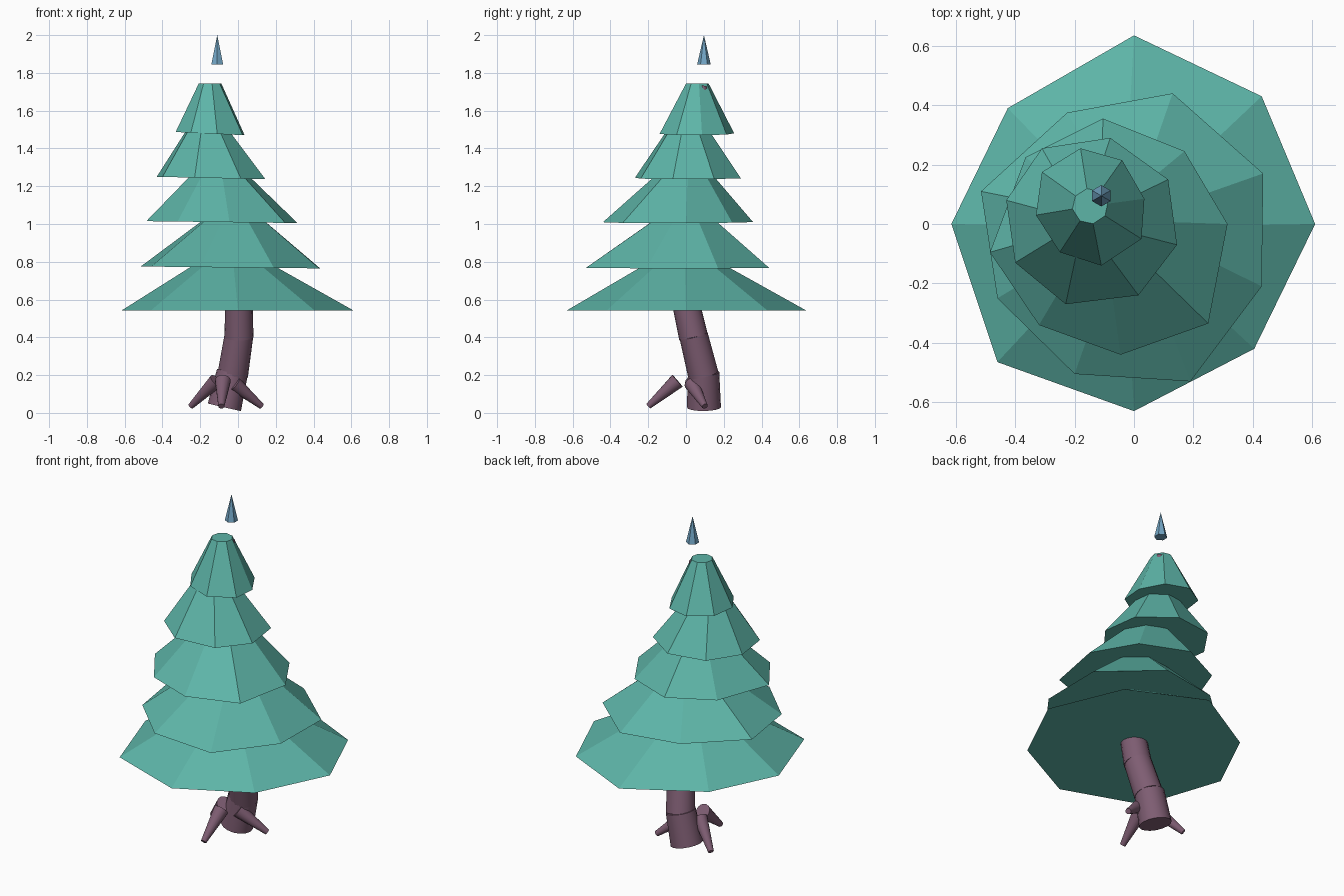
import bpy, bmesh, math
from mathutils import Vector

if "Cube" in bpy.data.objects:
    bpy.data.objects.remove(bpy.data.objects["Cube"])


def material(name, rgb):
    m = bpy.data.materials.new(name)
    m.diffuse_color = (*rgb, 1)
    m.use_nodes = True
    m.node_tree.nodes["Principled BSDF"].inputs["Base Color"].default_value = m.diffuse_color
    return m


needle_green = material("needle_green", (0.11, 0.46, 0.39))
bark = material("bark_mauve", (0.21, 0.11, 0.17))
ice_blue = material("ice_blue", (0.17, 0.38, 0.56))


def finish(bm, name, mat, smooth=False):
    bmesh.ops.recalc_face_normals(bm, faces=bm.faces)
    me = bpy.data.meshes.new(name)
    bm.to_mesh(me)
    bm.free()
    me.materials.append(mat)
    ob = bpy.data.objects.new(name, me)
    bpy.context.collection.objects.link(ob)
    if smooth:
        bpy.ops.object.select_all(action='DESELECT')
        ob.select_set(True)
        bpy.context.view_layer.objects.active = ob
        bpy.ops.object.shade_smooth_by_angle(angle=math.radians(40))
    return ob


def limb(name, start, end, r1, r2, mat, sides=16, smooth=True):
    """Tapered cylinder running from start to end."""
    a, b = Vector(start), Vector(end)
    bm = bmesh.new()
    bmesh.ops.create_cone(bm, cap_ends=True, segments=sides,
                          radius1=r1, radius2=r2, depth=(b - a).length)
    rot = Vector((0, 0, 1)).rotation_difference(b - a).to_matrix()
    for v in bm.verts:
        v.co = rot @ v.co + (a + b) / 2
    return finish(bm, name, mat, smooth)


def tier(name, rim, z_left, z_right, top, top_radius):
    """Hand-cut eight-sided skirt narrowing to a small closed top."""
    bm = bmesh.new()
    centre = sum((Vector(p) for p in rim), Vector((0, 0))) / len(rim)
    x0, x1 = min(p[0] for p in rim), max(p[0] for p in rim)
    low, high = [], []
    for p in rim:
        z = z_left + (z_right - z_left) * (p[0] - x0) / (x1 - x0)
        d = (Vector(p) - centre).normalized() * top_radius
        low.append(bm.verts.new((*p, z)))
        high.append(bm.verts.new((top[0] + d.x, top[1] + d.y, top[2])))
    n = len(rim)
    for i in range(n):
        j = (i + 1) % n
        bm.faces.new((low[i], low[j], high[j], high[i]))
    bm.faces.new(low)
    bm.faces.new(high)
    return finish(bm, name, mat=needle_green)


# Foliage tiers, bottom to top
tier("foliage_tier_1",
     [(0, .635), (.43, .43), (.61, 0), (.405, -.42),
      (0, -.63), (-.46, -.465), (-.615, 0), (-.425, .39)],
     .543, .543, (-.03, -.01, .83), .13)
tier("foliage_tier_2",
     [(.13, .44), (.435, .17), (.43, -.21), (.19, -.53),
      (-.2, -.505), (-.46, -.25), (-.515, .11), (-.225, .375)],
     .775, .765, (-.02, 0, 1.08), .09)
tier("foliage_tier_3",
     [(-.105, .355), (.17, .245), (.315, 0), (.25, -.335),
      (-.045, -.44), (-.32, -.34), (-.485, -.095), (-.365, .225)],
     1.015, 1.005, (-.1, 0, 1.32), .09)
tier("foliage_tier_4",
     [(-.08, .29), (.115, .15), (.145, -.07), (.015, -.24),
      (-.23, -.27), (-.4, -.13), (-.43, .08), (-.31, .255)],
     1.25, 1.237, (-.165, .01, 1.56), .07)
tier("foliage_tier_5",
     [(-.18, .255), (-.04, .215), (.035, .085), (.025, -.05),
      (-.11, -.14), (-.25, -.095), (-.33, .03), (-.31, .175)],
     1.487, 1.47, (-.148, .06, 1.745), .06)

# Trunk: stacked leaning segments, thinning towards the top
trunk = [
    ((-.072, .095, .03), (-.03, .093, .215), .09, .083),
    ((-.028, .092, .2), (.005, .04, .41), .081, .076),
    ((.005, .04, .4), (.005, -.005, .6), .077, .072),
    ((.005, -.005, .6), (-.02, -.02, .9), .07, .055),
    ((-.02, -.02, .9), (-.07, .02, 1.3), .055, .04),
    ((-.07, .02, 1.3), (-.11, .093, 1.73), .04, .02),
]
for i, (a, b, r1, r2) in enumerate(trunk, 1):
    limb(f"trunk_segment_{i}", a, b, r1, r2, bark)

# Roots: cones narrowing towards the ground
limb("front_root", (-.08, -.045, .17), (-.088, -.2, .035), .042, .016, bark)
limb("left_root", (-.115, .03, .17), (-.25, .12, .035), .04, .016, bark)
limb("right_root", (-.02, .03, .155), (.125, .1, .035), .04, .016, bark)

# Floating tip above the tree
limb("crystal_tip", (-.11, .095, 1.845), (-.11, .095, 2), .036, 0,
     ice_blue, sides=6, smooth=False)
